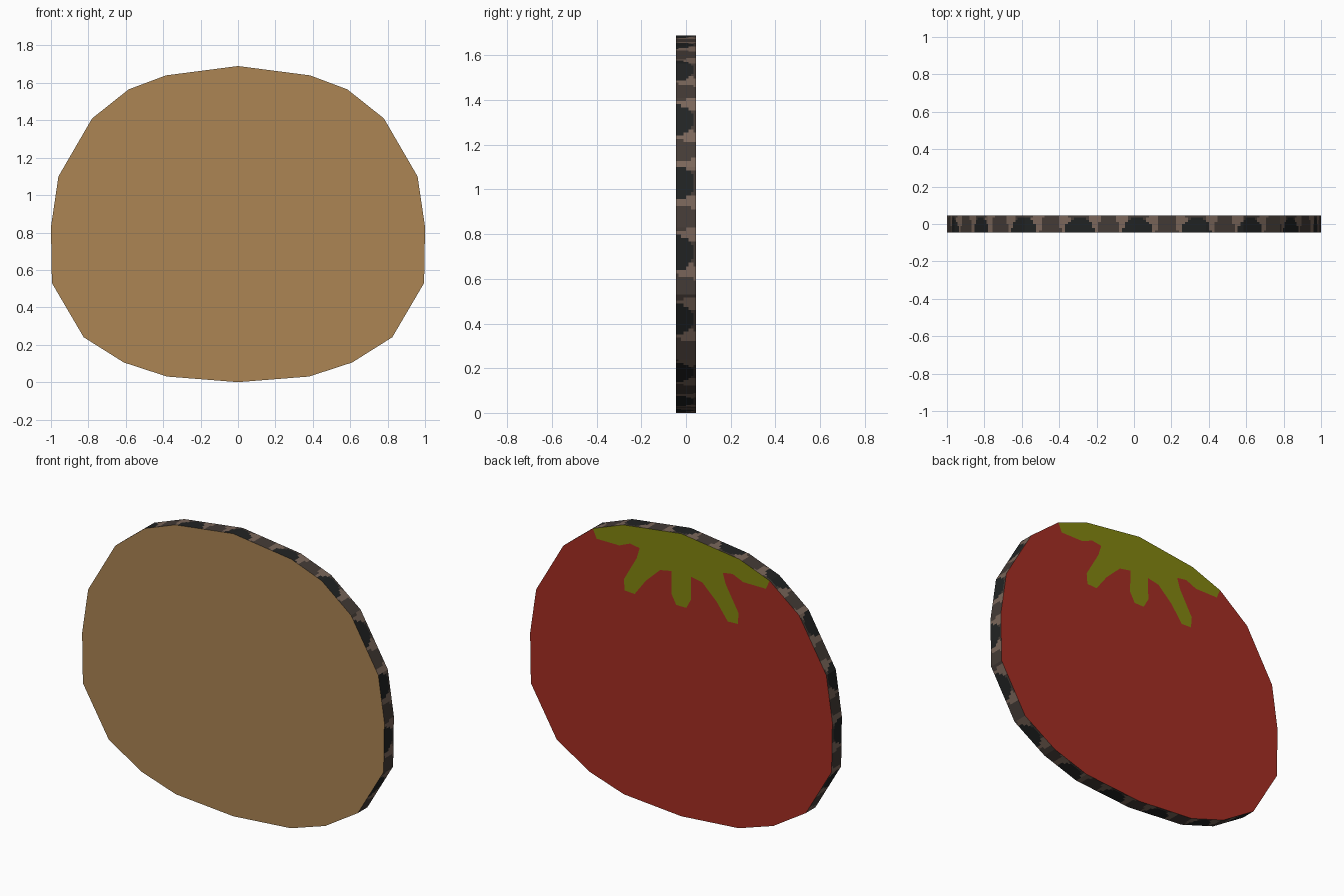
import bpy, math

if "Cube" in bpy.data.objects:
    bpy.data.objects.remove(bpy.data.objects["Cube"])

T = 0.045  # half thickness

def srgb(r, g, b):
    f = lambda c: c / 12.92 if c <= 0.04045 else ((c + 0.055) / 1.055) ** 2.4
    return (f(r / 255), f(g / 255), f(b / 255), 1)

def material(name, *rgb):
    m = bpy.data.materials.new(name)
    m.diffuse_color = srgb(*rgb)
    m.use_nodes = True
    m.node_tree.nodes["Principled BSDF"].inputs["Base Color"].default_value = m.diffuse_color
    return m

tan = material("plain tan", 172, 133, 84)
red = material("fruit red", 165, 46, 35)
green = material("leaf green", 131, 134, 16)
light = material("light bark", 122, 102, 90)
mid = material("brown bark", 68, 59, 54)
dark = material("dark bark", 33, 35, 35)

def make(name, verts, faces, mats, indices):
    me = bpy.data.meshes.new(name)
    me.from_pydata(verts, [], faces)
    for m in mats:
        me.materials.append(m)
    for p, i in zip(me.polygons, indices):
        p.material_index = i
    ob = bpy.data.objects.new(name, me)
    bpy.context.collection.objects.link(ob)
    return ob

def mirrored(half):
    """Reflected points in reverse order, leaving out those on the axis."""
    return [(-x, z) for x, z in reversed(half) if x > 0]

# Slab outline, clockwise from the top as seen from the front
half = [(0, 1.69), (0.385, 1.64), (0.585, 1.565), (0.78, 1.41), (0.96, 1.10),
        (1.0, 0.83), (0.995, 0.53), (0.825, 0.24), (0.61, 0.105), (0.38, 0.03), (0, 0)]
outline = half + mirrored(half)

# Lower edge of the leafy crown, from its right tip to the middle
crown = [(0.56, 1.51), (0.41, 1.51), (0.34, 1.54), (0.275, 1.53), (0.295, 1.465),
         (0.38, 1.315), (0.374, 1.25), (0.308, 1.247), (0.235, 1.345),
         (0.14, 1.435), (0.063, 1.45), (0.066, 1.315), (0.033, 1.255)]
crown_edge = crown + mirrored(crown)

# Plain front face
make("front_face", [(x, -T, z) for x, z in outline],
     [list(range(len(outline)))[::-1]], [tan], [0])

# Painted back face: red fruit and green crown cut from one sheet
n, c = len(outline), len(crown_edge)
edge_ids = list(range(n, n + c))
fruit = list(range(2, n - 1)) + edge_ids[::-1]
leaf = [n - 2, n - 1, 0, 1, 2] + edge_ids
fruit = list(range(2, n - 1)) + edge_ids[::-1]
back = make("painted_back", [(x, T, z) for x, z in outline + crown_edge],
            [fruit, leaf], [red, green], [0, 1])

# Bark rim: fine strip around the outline, mottled by a repeating rule
ring, s = [], 0.0
for i, a in enumerate(outline):
    b = outline[(i + 1) % n]
    length = math.dist(a, b)
    steps = max(1, round(length / 0.016))
    for k in range(steps):
        f = k / steps
        ring.append((a[0] + (b[0] - a[0]) * f, a[1] + (b[1] - a[1]) * f, s + length * f))
    s += length

ROWS, N = 8, len(ring)
period = s / 19
verts = [(x, -T + 2 * T * r / ROWS, z) for x, z, _ in ring for r in range(ROWS + 1)]
faces, idx = [], []
for i in range(N):
    j = (i + 1) % N
    for r in range(ROWS):
        w = ROWS + 1
        faces.append((i * w + r, i * w + r + 1, j * w + r + 1, j * w + r))
        t = (r + 0.5) / ROWS
        u = abs(((ring[i][2] + 0.008 - 0.02) / period + 0.5) % 1 - 0.5)
        if u < 0.25 * math.sqrt(max(0, 1 - (t / 0.9) ** 2)):
            idx.append(2)
        elif u > 0.31 + 0.06 * t or u < 0.19 * t:
            idx.append(1)
        else:
            idx.append(0)
make("bark_rim", verts, faces, [light, mid, dark], idx)

# Make face directions consistent: front to -y, back to +y, rim outwards
for ob in bpy.context.collection.objects:
    for p in ob.data.polygons:
        d = {"front_face": -p.normal.y, "painted_back": p.normal.y}.get(
            ob.name, p.normal.x * p.center.x + p.normal.z * (p.center.z - 0.84))
        if d < 0:
            p.flip()
    ob.data.update()
